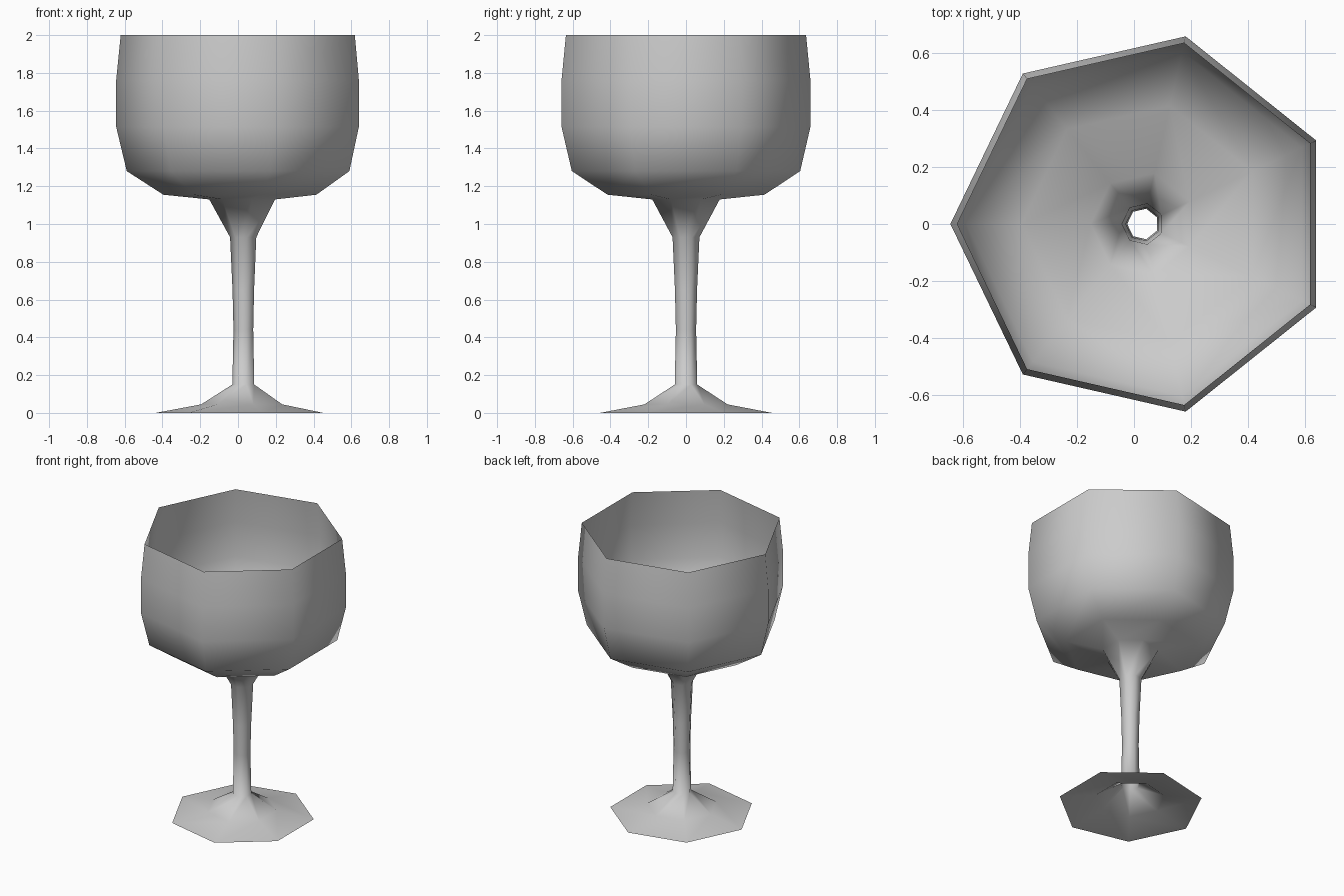
import bpy, bmesh
from math import pi, cos, sin

if "Cube" in bpy.data.objects:
    bpy.data.objects.remove(bpy.data.objects["Cube"])

SIDES = 7
CX = 0.031  # axis offset, so the odd-sided outline is centred on x = 0

# (radius, height) from foot to rim
PROFILE = [
    (0.467, 0.0), (0.226, 0.045), (0.061, 0.15),                # foot
    (0.055, 0.44), (0.060, 0.65), (0.073, 0.93),                # stem
    (0.183, 1.13), (0.426, 1.155), (0.620, 1.28),               # bowl base
    (0.676, 1.515), (0.676, 1.76), (0.652, 2.0),                # bowl wall
]


def lathe(name, profile):
    """Open single-walled surface of revolution with a corner facing -x."""
    bm = bmesh.new()
    rings = []
    for r, z in profile:
        angles = [pi + 2 * pi * i / SIDES for i in range(SIDES)]
        rings.append([bm.verts.new((CX + r * cos(a), r * sin(a), z)) for a in angles])
    for low, high in zip(rings, rings[1:]):
        for i in range(SIDES):
            j = (i + 1) % SIDES
            bm.faces.new((low[i], low[j], high[j], high[i]))
    for f in bm.faces:
        f.smooth = True
    mesh = bpy.data.meshes.new(name)
    bm.to_mesh(mesh)
    bm.free()
    obj = bpy.data.objects.new(name, mesh)
    bpy.context.collection.objects.link(obj)
    return obj


# Foot, hollow stem and open bowl in one continuous surface
lathe("wine_glass", PROFILE)
